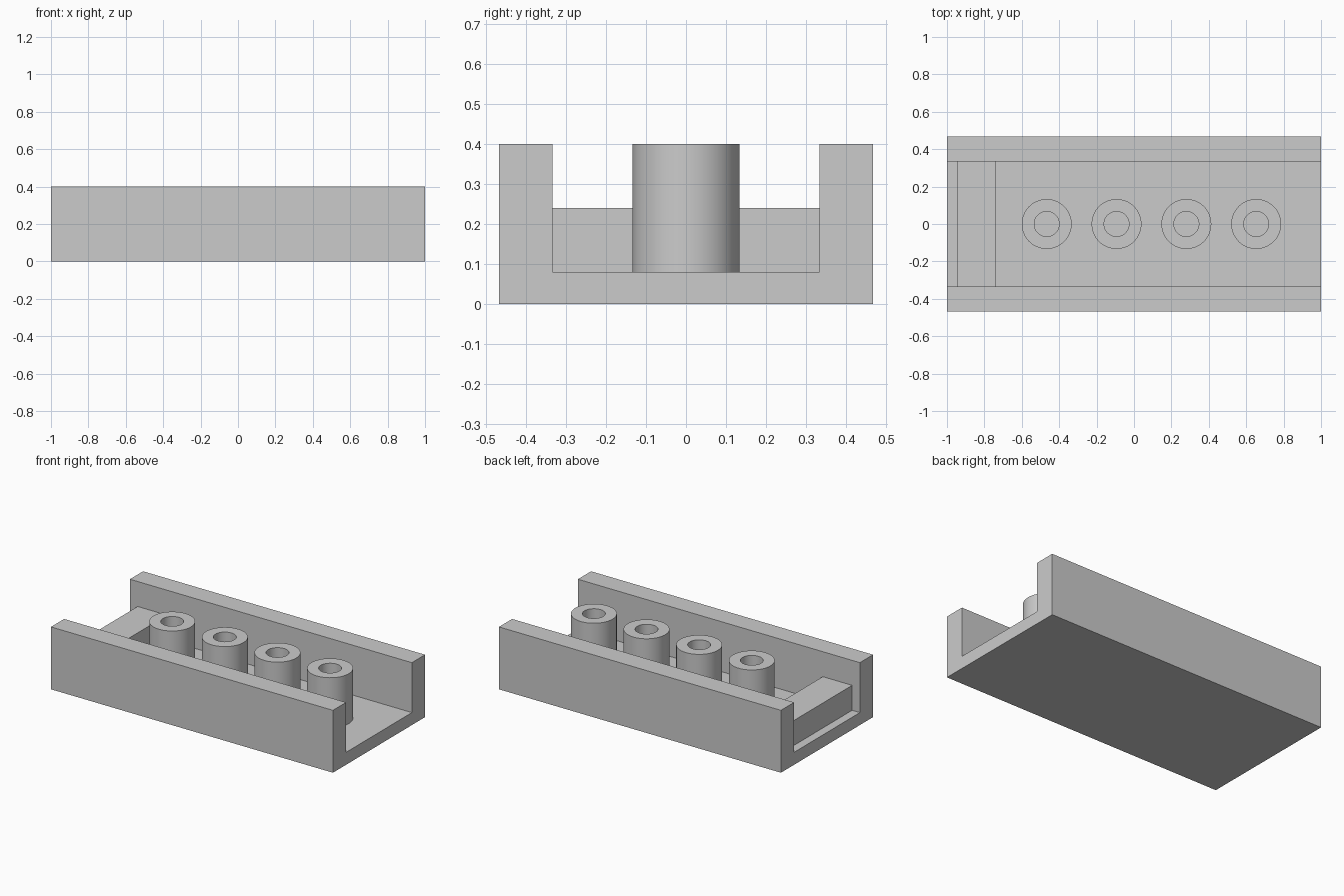
import bpy
import bmesh
from math import pi, radians
from mathutils import Matrix, Vector

cube = bpy.data.objects.get("Cube")
if cube:
    bpy.data.objects.remove(cube, do_unlink=True)

UNIT = 1 / 15
LENGTH, WIDTH, HEIGHT = 30 * UNIT, 14 * UNIT, 6 * UNIT
WALL, FLOOR = 2 * UNIT, 1.2 * UNIT

grey = bpy.data.materials.new("plain_grey")
grey.use_nodes = True
grey.diffuse_color = (0.6, 0.6, 0.6, 1)
grey.node_tree.nodes["Principled BSDF"].inputs["Base Color"].default_value = (0.6, 0.6, 0.6, 1)


def finish(name, bm):
    bmesh.ops.recalc_face_normals(bm, faces=bm.faces)
    mesh = bpy.data.meshes.new(name)
    bm.to_mesh(mesh)
    bm.free()
    mesh.materials.append(grey)
    obj = bpy.data.objects.new(name, mesh)
    bpy.context.collection.objects.link(obj)
    return obj


# U-shaped channel: cross-section extruded along its length
outer, inner = WIDTH / 2, WIDTH / 2 - WALL
half = [(outer, 0), (outer, HEIGHT), (inner, HEIGHT), (inner, FLOOR)]
profile = half + [(-y, z) for y, z in reversed(half)]
bm = bmesh.new()
end = bm.faces.new([bm.verts.new((-LENGTH / 2, y, z)) for y, z in profile])
extruded = bmesh.ops.extrude_face_region(bm, geom=[end], use_keep_orig=True)
moved = [v for v in extruded["geom"] if isinstance(v, bmesh.types.BMVert)]
bmesh.ops.translate(bm, verts=moved, vec=(LENGTH, 0, 0))
finish("channel", bm)

# Cross block between the walls
x0, x1, top = -0.945, -0.737, 0.24
bm = bmesh.new()
size = Matrix.Diagonal((x1 - x0, 2 * inner, top - FLOOR, 1))
place = Matrix.Translation(((x0 + x1) / 2, 0, (top + FLOOR) / 2))
bmesh.ops.create_cube(bm, size=1, matrix=place @ size)
finish("cross_block", bm)

# Row of hollow posts: wall profile revolved about each axis
for i in range(4):
    bm = bmesh.new()
    wall = [(2 * UNIT, FLOOR), (2 * UNIT, HEIGHT), (UNIT, HEIGHT), (UNIT, FLOOR)]
    verts = [bm.verts.new((r, 0, z)) for r, z in wall]
    edges = [bm.edges.new(pair) for pair in zip(verts, verts[1:])]
    bmesh.ops.spin(bm, geom=verts + edges, cent=(0, 0, 0), axis=(0, 0, 1),
                   angle=2 * pi, steps=64, use_merge=True)
    bmesh.ops.remove_doubles(bm, verts=bm.verts, dist=1e-5)
    post = finish(f"hollow_post_{i + 1}", bm)
    post.location = Vector(((-7 + 5.6 * i) * UNIT, 0, 0))
    bpy.ops.object.select_all(action="DESELECT")
    post.select_set(True)
    bpy.context.view_layer.objects.active = post
    bpy.ops.object.shade_smooth_by_angle(angle=radians(30))
